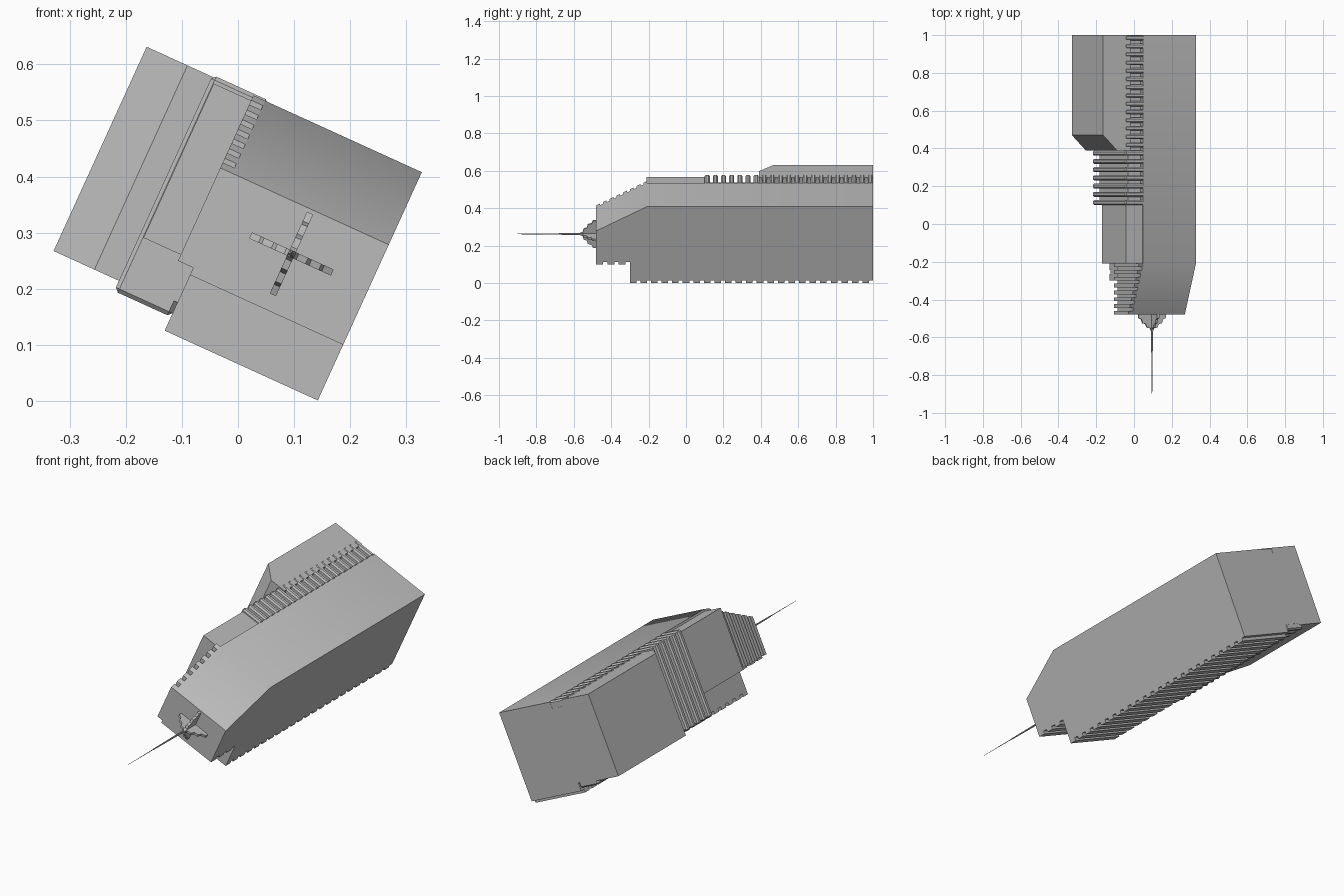
import bpy, bmesh, math
from mathutils import Matrix

cube = bpy.data.objects.get("Cube")
if cube:
    bpy.data.objects.remove(cube, do_unlink=True)

grey = bpy.data.materials.new("hull_grey")
grey.use_nodes = True
GREY = (0.5, 0.5, 0.5, 1)
grey.diffuse_color = GREY
grey.node_tree.nodes["Principled BSDF"].inputs["Base Color"].default_value = GREY

# Everything is built upright, then rolled about the long axis
ROLL = Matrix.Rotation(math.radians(24.5), 4, 'Y')


def finish(name, bm, bevel=0):
    if bevel:
        bmesh.ops.bevel(bm, geom=bm.edges[:], offset=bevel, segments=1, affect='EDGES')
    bmesh.ops.recalc_face_normals(bm, faces=bm.faces[:])
    bm.transform(ROLL)
    mesh = bpy.data.meshes.new(name)
    bm.to_mesh(mesh)
    bm.free()
    mesh.materials.append(grey)
    obj = bpy.data.objects.new(name, mesh)
    bpy.context.collection.objects.link(obj)
    return obj


def add_prism(bm, points, place):
    """Extrude a closed outline between two sides given by place(point, side)."""
    rings = [[bm.verts.new(place(p, s)) for p in points] for s in (0, 1)]
    a, b = rings
    bm.faces.new(a)
    bm.faces.new(b[::-1])
    for i in range(len(points)):
        j = (i + 1) % len(points)
        bm.faces.new((a[j], a[i], b[i], b[j]))


def add_side_prism(bm, x0, x1, points):
    add_prism(bm, points, lambda p, s: ((x0, x1)[s], p[0], p[1]))


def add_box(bm, x0, x1, y0, y1, z0, z1):
    add_side_prism(bm, x0, x1, [(y0, z0), (y1, z0), (y1, z1), (y0, z1)])


def box(name, *size):
    bm = bmesh.new()
    add_box(bm, *size)
    return finish(name, bm)


RIGHT, LEFT, INNER = -0.171, 0.129, -0.178
NOSE, SHOULDER, BACK, TOP = -0.48, -0.21, 1.0, 0.507


def nose_top(y):
    return min(TOP, 0.365 + (y - NOSE) * (TOP - 0.365) / (SHOULDER - NOSE))


# Main hull with sloped nose
bm = bmesh.new()
add_side_prism(bm, INNER, LEFT, [(NOSE, 0.183), (BACK, 0.183), (BACK, TOP),
                                 (SHOULDER, TOP), (NOSE, nose_top(NOSE))])
hull = finish("main_hull", bm)
bpy.context.view_layer.objects.active = hull
hull.select_set(True)
bpy.ops.object.shade_smooth_by_angle()

# Lower hull and the teeth running across both undersides
box("lower_hull", RIGHT, LEFT, -0.3, BACK, 0.075, 0.183)
bm = bmesh.new()
COUNT = 23
pitch = (BACK + 0.3) / COUNT
for i in range(COUNT):
    y = -0.3 + i * pitch
    add_box(bm, RIGHT, LEFT, y, y + pitch * 0.62, 0.06, 0.075)
finish("belly_teeth", bm)
bm = bmesh.new()
for i in range(3):
    y = NOSE + i * 0.06
    add_box(bm, RIGHT, LEFT, y, y + 0.037, 0.169, 0.183)
finish("nose_teeth", bm)

# Ribs on the side of the nose, cut to the slope
bm = bmesh.new()
for i in range(8):
    y0 = NOSE + i * 0.036
    y1 = y0 + 0.02
    add_side_prism(bm, -0.201, INNER, [(y0, 0.183), (y1, 0.183),
                                       (y1, nose_top(y1)), (y0, nose_top(y0))])
finish("nose_side_ribs", bm)

# Side slab, and the ribbed section behind it
box("side_slab", -0.274, INNER, SHOULDER, 0.1, 0.195, 0.497)
box("rib_core", -0.252, RIGHT, 0.1, BACK, 0.115, 0.475)
bm = bmesh.new()
for i in range(21):
    y = 0.1 + i * 0.0436
    add_box(bm, -0.282, -0.171, y, y + 0.027, 0.087, 0.51)
finish("side_ribs", bm, 0.007)

# Outer pod with a chamfered front
bm = bmesh.new()
pod = [(-0.25, 0.39), (-0.33, 0.39), (-0.41, 0.47), (-0.41, BACK), (-0.25, BACK)]
add_prism(bm, pod, lambda p, s: (p[0], p[1], (0.107, TOP)[s]))
bm_pod = finish("outer_pod", bm)

# Cross of four stepped fins around the mast
CX, CZ = -0.022, 0.278
bm = bmesh.new()
fin = [(0, -0.48), (0.08, -0.48), (0.08, -0.497), (0.062, -0.505), (0.056, -0.525),
       (0.037, -0.53), (0.03, -0.548), (0.012, -0.552), (0, -0.57)]
for k in range(4):
    a = math.radians(90 * k)
    c, s = math.cos(a), math.sin(a)

    def place(p, side):
        w = (-0.006, 0.006)[side]
        return (CX + p[0] * c - w * s, p[1], CZ + p[0] * s + w * c)
    add_prism(bm, fin, place)
finish("nose_fins", bm)

# Mast: two thinning sections
bm = bmesh.new()
for y0, y1, r0, r1 in ((-0.5, -0.8, 0.006, 0.003), (-0.79, -1.0, 0.002, 0.0008)):
    m = Matrix.Translation((CX, (y0 + y1) / 2, CZ)) @ Matrix.Rotation(math.radians(90), 4, 'X')
    bmesh.ops.create_cone(bm, cap_ends=True, segments=8, radius1=r0, radius2=r1,
                          depth=y0 - y1, matrix=m)
finish("mast", bm)
